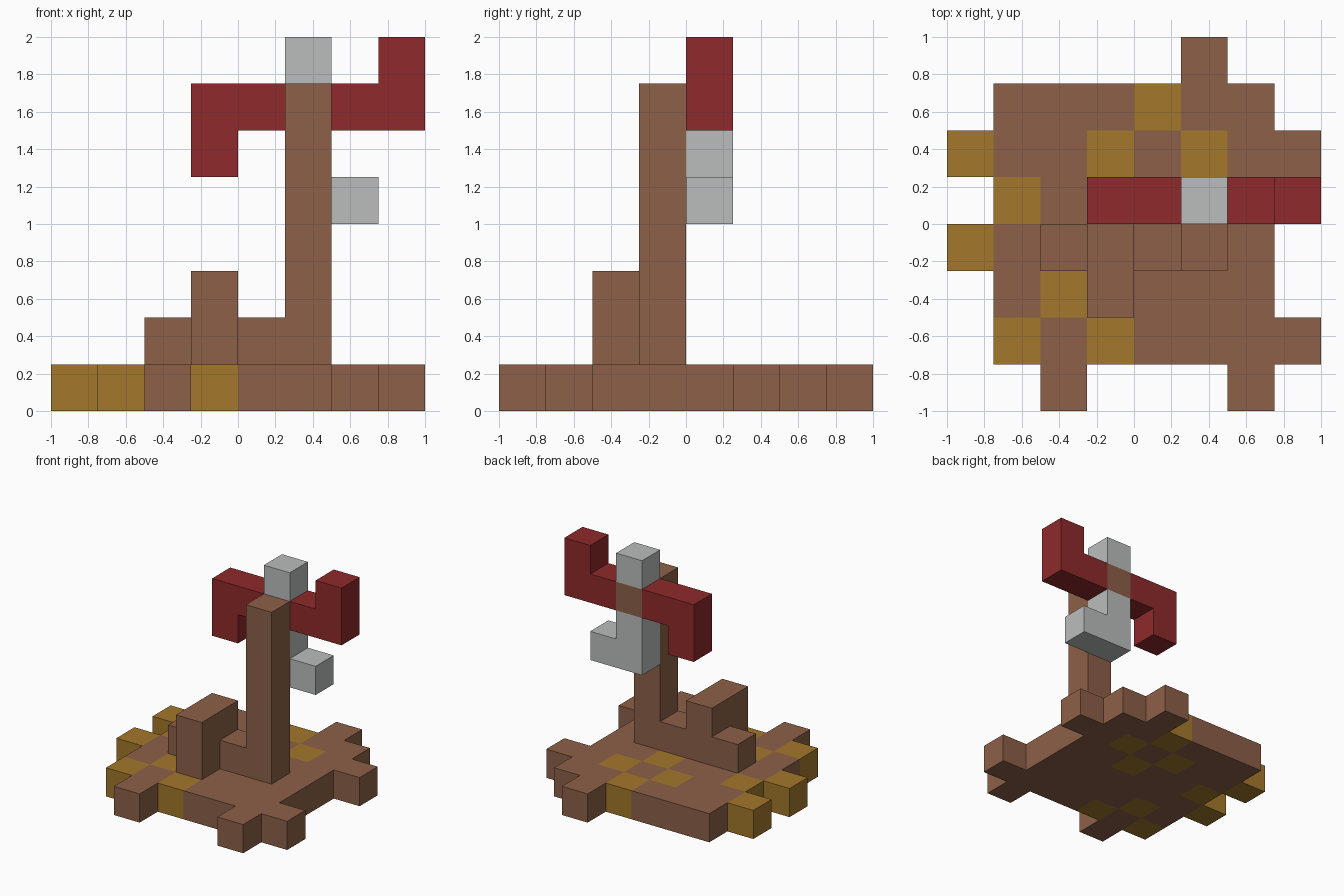
import bpy
import bmesh

cube = bpy.data.objects.get("Cube")
if cube:
    bpy.data.objects.remove(cube, do_unlink=True)

S = 0.25  # block size


def make_material(name, rgb):
    mat = bpy.data.materials.new(name)
    mat.use_nodes = True
    mat.diffuse_color = (*rgb, 1)
    mat.node_tree.nodes["Principled BSDF"].inputs["Base Color"].default_value = (*rgb, 1)
    return mat


MATS = {
    "b": make_material("earth brown", (0.266, 0.117, 0.065)),
    "g": make_material("ochre", (0.366, 0.188, 0.024)),
    "r": make_material("dark red", (0.275, 0.023, 0.024)),
    "w": make_material("pale grey", (0.497, 0.515, 0.515)),
}


def build(name, blocks):
    """Join unit blocks {(i, j, k): colour key} into one shell of outer faces."""
    keys = sorted(set(blocks.values()))
    bm = bmesh.new()
    corners = {}

    def corner(p):
        if p not in corners:
            corners[p] = bm.verts.new((p[0] * S - 1, p[1] * S - 1, p[2] * S))
        return corners[p]

    for cell, key in blocks.items():
        for axis in range(3):
            u, v = (axis + 1) % 3, (axis + 2) % 3
            for side in (0, 1):
                near = list(cell)
                near[axis] += 2 * side - 1
                if tuple(near) in blocks:
                    continue
                loop = []
                for du, dv in ((0, 0), (1, 0), (1, 1), (0, 1)):
                    p = list(cell)
                    p[axis] += side
                    p[u] += du
                    p[v] += dv
                    loop.append(corner(tuple(p)))
                face = bm.faces.new(loop if side else loop[::-1])
                face.material_index = keys.index(key)
    mesh = bpy.data.meshes.new(name)
    bm.to_mesh(mesh)
    bm.free()
    for key in keys:
        mesh.materials.append(MATS[key])
    obj = bpy.data.objects.new(name, mesh)
    bpy.context.collection.objects.link(obj)
    return obj


def from_map(rows, place):
    """Read a drawn map, last row first, into blocks."""
    return {place(i, j): c for j, row in enumerate(reversed(rows))
            for i, c in enumerate(row) if c != "."}


# Ground slab, drawn from above with the back row first
build("ground", from_map([
    ".....b..",
    ".bbbgbb.",
    "gbbgbgbb",
    ".gbbgbb.",
    "gbbbbbb.",
    ".bgbbbb.",
    ".gbgbbbb",
    "..b...b.",
], lambda i, j: (i, j, 0)))

# Tower with the low wall beside it, drawn from the front
build("tower_and_wall", from_map([
    ".....b",
    ".....b",
    ".....b",
    ".....b",
    "...b.b",
    "..bbbb",
], lambda i, k: (i, 3, k + 1)))

# Buttress in front of the wall
build("buttress", {(3, 2, k): "b" for k in (1, 2)})

# Rotor behind the tower: bent blades around a hub, drawn from the front
build("rotor", from_map([
    ".....w.r",
    "...rrbrr",
    "...r.w..",
    ".....ww.",
], lambda i, k: (i, 4, k + 4)))
